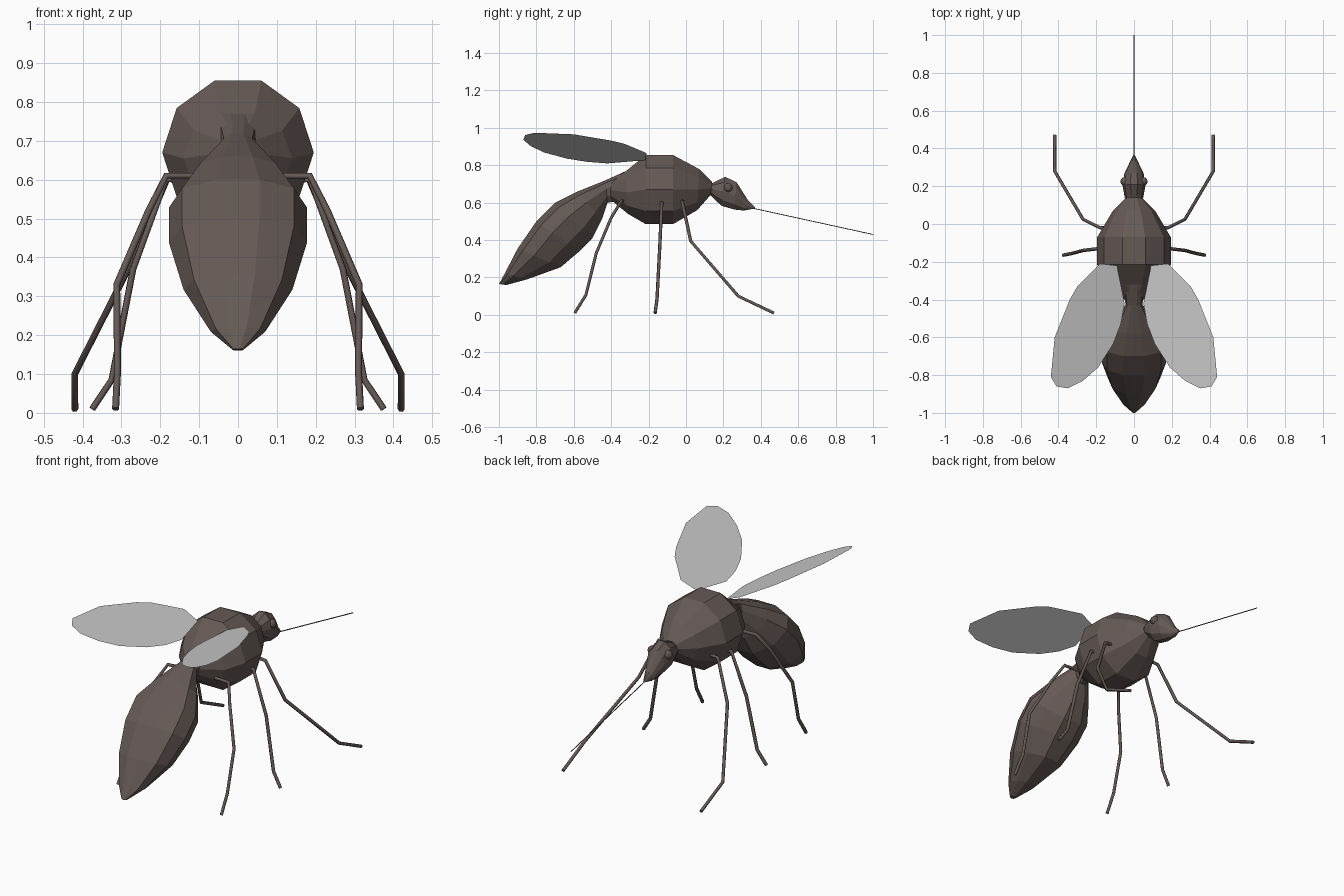
import bpy, bmesh, math
from mathutils import Vector

cube = bpy.data.objects.get("Cube")
if cube:
    bpy.data.objects.remove(cube)


def material(name, rgb):
    m = bpy.data.materials.new(name)
    m.use_nodes = True
    m.diffuse_color = (*rgb, 1)
    bsdf = m.node_tree.nodes["Principled BSDF"]
    bsdf.inputs["Base Color"].default_value = (*rgb, 1)
    bsdf.inputs["Roughness"].default_value = 0.8
    return m


BROWN = material("dull brown", (0.13, 0.10, 0.09))
GREY = material("wing grey", (0.58, 0.58, 0.58))


def add_object(name, data, mat):
    data.materials.append(mat)
    ob = bpy.data.objects.new(name, data)
    bpy.context.collection.objects.link(ob)
    return ob


def from_bmesh(name, bm, mat):
    bmesh.ops.recalc_face_normals(bm, faces=bm.faces)
    me = bpy.data.meshes.new(name)
    bm.to_mesh(me)
    bm.free()
    return add_object(name, me, mat)


def loft(name, rings, bias=0.0, sides=10):
    """Skin rings given as (upper y, upper z, lower y, lower z, half width)."""
    bm = bmesh.new()
    loops = []
    top = math.sin(math.radians(72))
    for uy, uz, ly, lz, rx in rings:
        upper, lower = Vector((0, uy, uz)), Vector((0, ly, lz))
        loop = []
        for k in range(sides):
            a = math.tau * k / sides
            s = math.sin(a) / top
            t = 0.5 + 0.5 * s + bias * (1 - s * s)
            p = lower.lerp(upper, t)
            p.x = rx * math.cos(a)
            loop.append(bm.verts.new(p))
        loops.append(loop)
    for a, b in zip(loops, loops[1:]):
        for k in range(sides):
            j = (k + 1) % sides
            bm.faces.new((a[k], a[j], b[j], b[k]))
    bm.faces.new(loops[0])
    bm.faces.new(loops[-1])
    return from_bmesh(name, bm, BROWN)


def tube(name, points, radius):
    cu = bpy.data.curves.new(name, "CURVE")
    cu.dimensions = "3D"
    cu.bevel_depth = radius
    cu.bevel_resolution = 1
    cu.use_fill_caps = True
    sp = cu.splines.new("POLY")
    sp.points.add(len(points) - 1)
    for p, co in zip(sp.points, points):
        p.co = (*co, 1)
    return add_object(name, cu, BROWN)


# Body segments
loft("thorax", [
    (0.14, 0.71, 0.135, 0.645, 0.045),
    (0.07, 0.78, 0.06, 0.56, 0.115),
    (-0.07, 0.855, -0.07, 0.485, 0.195),
    (-0.215, 0.855, -0.215, 0.485, 0.195),
    (-0.32, 0.77, -0.31, 0.54, 0.14),
    (-0.42, 0.71, -0.42, 0.63, 0.03)])
loft("abdomen", [
    (-0.22, 0.815, -0.28, 0.62, 0.07),
    (-0.43, 0.72, -0.42, 0.60, 0.045),
    (-0.58, 0.66, -0.45, 0.51, 0.12),
    (-0.70, 0.60, -0.50, 0.41, 0.178),
    (-0.80, 0.50, -0.57, 0.34, 0.178),
    (-0.90, 0.355, -0.67, 0.255, 0.14),
    (-0.97, 0.22, -0.85, 0.19, 0.07),
    (-1.0, 0.165, -0.96, 0.16, 0.015)], bias=0.12)
loft("head", [
    (0.12, 0.695, 0.12, 0.655, 0.045),
    (0.15, 0.71, 0.14, 0.63, 0.05),
    (0.21, 0.738, 0.19, 0.583, 0.06),
    (0.27, 0.71, 0.26, 0.563, 0.052),
    (0.33, 0.615, 0.31, 0.558, 0.026),
    (0.37, 0.574, 0.36, 0.567, 0.004)])
tube("proboscis", [(0, 0.35, 0.572), (0, 1.0, 0.43)], 0.0025)

# Leg paths and wing outline on the +x side
legs = {
    "front_leg": [(0.13, -0.02, 0.61), (0.18, -0.02, 0.605), (0.27, 0.025, 0.395),
                  (0.42, 0.28, 0.10), (0.42, 0.47, 0.01)],
    "middle_leg": [(0.13, -0.12, 0.60), (0.185, -0.13, 0.60), (0.27, -0.14, 0.37),
                   (0.325, -0.155, 0.085), (0.375, -0.165, 0.01)],
    "rear_leg": [(0.10, -0.34, 0.61), (0.185, -0.345, 0.61), (0.23, -0.40, 0.52),
                 (0.312, -0.48, 0.33), (0.31, -0.535, 0.107), (0.315, -0.595, 0.01)]}
outline = [(0.09, -0.22), (0.18, -0.21), (0.30, -0.33), (0.34, -0.40), (0.42, -0.60),
           (0.44, -0.81), (0.41, -0.86), (0.35, -0.87), (0.27, -0.83), (0.19, -0.76),
           (0.11, -0.635), (0.07, -0.53), (0.05, -0.42), (0.07, -0.32)]

for side, sx in (("left", 1), ("right", -1)):
    for name, path in legs.items():
        tube(f"{side}_{name}", [(sx * x, y, z) for x, y, z in path], 0.009)

    # Wing: one flat sheet rising outward
    bm = bmesh.new()
    face = bm.faces.new([bm.verts.new((sx * x, y, 0.81 + 0.42 * (x - 0.05)))
                         for x, y in outline])
    face.normal_update()
    if face.normal.z < 0:
        face.normal_flip()
    me = bpy.data.meshes.new(f"{side}_wing")
    bm.to_mesh(me)
    bm.free()
    add_object(f"{side}_wing", me, GREY)

    # Eye
    bm = bmesh.new()
    bmesh.ops.create_uvsphere(bm, u_segments=10, v_segments=6, radius=0.024)
    bmesh.ops.translate(bm, verts=bm.verts, vec=(sx * 0.048, 0.225, 0.68))
    from_bmesh(f"{side}_eye", bm, BROWN)
